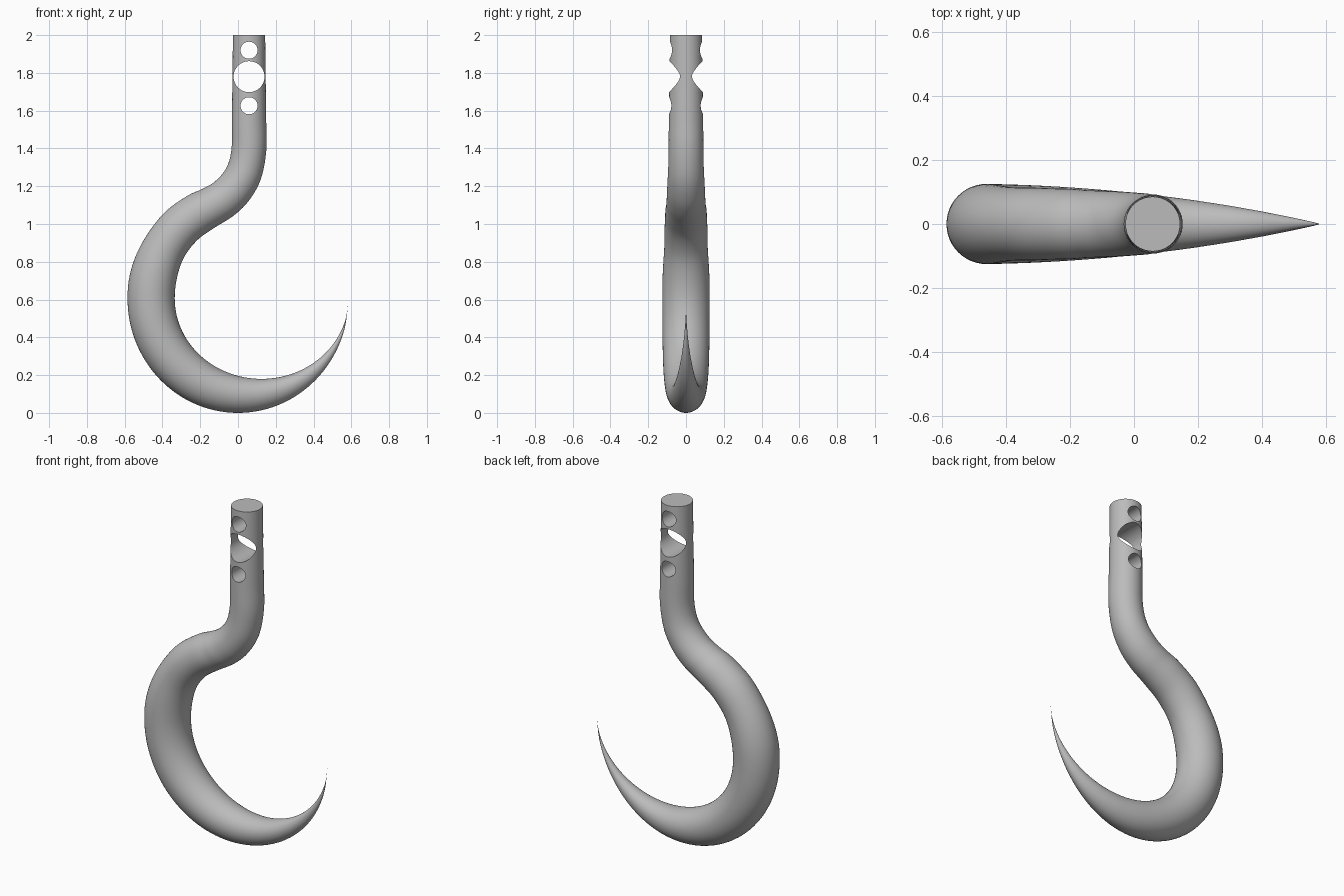
import bpy, bmesh
from math import sin, cos, pi, radians
from mathutils import Vector

cube = bpy.data.objects.get("Cube")
if cube:
    bpy.data.objects.remove(cube, do_unlink=True)

SIDES = 48   # points round each ring
STEPS = 5    # rings between stations

steel = bpy.data.materials.new("grey_steel")
steel.use_nodes = True
colour = (0.5, 0.5, 0.5, 1)
steel.diffuse_color = colour
steel.node_tree.nodes["Principled BSDF"].inputs["Base Color"].default_value = colour


def catmull(p0, p1, p2, p3, t):
    return 0.5 * (2 * p1 + (p2 - p0) * t + (2 * p0 - 5 * p1 + 4 * p2 - p3) * t * t
                  + (3 * p1 - p0 - 3 * p2 + p3) * t ** 3)


# Stations hold outer x, z and inner x, z; first the crescent from tip to back
stations = []
for deg in range(0, 181, 15):
    c, s = cos(radians(deg)), -sin(radians(deg))
    stations.append(Vector((0.585 * c, 0.605 + 0.605 * s,
                            0.125 + 0.46 * c, 0.605 + 0.425 * s)))

# Shoulder and neck
stations += [Vector(p) for p in (
    (-0.567, 0.755, -0.322, 0.72),
    (-0.505, 0.905, -0.285, 0.825),
    (-0.395, 1.055, -0.215, 0.915),
    (-0.27, 1.148, -0.125, 0.98),
    (-0.19, 1.185, -0.025, 1.043),
    (-0.12, 1.227, 0.055, 1.12),
    (-0.06, 1.30, 0.12, 1.235),
    (-0.034, 1.40, 0.15, 1.39))]

# Straight shaft, slightly tapered
for i in range(1, 5):
    z = 1.4 + 0.15 * i
    stations.append(Vector((-0.034 + 0.0018 * i, z, 0.151 - 0.0018 * i, z)))

# Smooth the stations into closely spaced rings
path = []
last = len(stations) - 1
for i in range(last):
    pts = [stations[min(max(i + k, 0), last)] for k in (-1, 0, 1, 2)]
    path += [catmull(*pts, k / STEPS) for k in range(STEPS)]
path.append(stations[last])

# Skin the rings; depth is the width measured square to the path
bm = bmesh.new()
rings = []
mids = [Vector((p[0] + p[2], p[1] + p[3])) / 2 for p in path]
for i, p in enumerate(path):
    half = Vector((p[0] - p[2], p[1] - p[3])) / 2
    along = (mids[min(i + 1, len(mids) - 1)] - mids[max(i - 1, 0)]).normalized()
    depth = abs(half.x * along.y - half.y * along.x)
    ring = []
    for k in range(SIDES):
        a = 2 * pi * k / SIDES
        xz = mids[i] + half * cos(a)
        ring.append(bm.verts.new((xz.x, depth * sin(a), xz.y)))
    rings.append(ring)
for a, b in zip(rings, rings[1:]):
    for k in range(SIDES):
        n = (k + 1) % SIDES
        bm.faces.new((a[k], a[n], b[n], b[k]))
bm.faces.new(rings[-1])
bmesh.ops.remove_doubles(bm, verts=bm.verts, dist=0.00005)
bmesh.ops.recalc_face_normals(bm, faces=bm.faces)
mesh = bpy.data.meshes.new("hook")
bm.to_mesh(mesh)
bm.free()
mesh.materials.append(steel)
hook = bpy.data.objects.new("hook", mesh)
bpy.context.collection.objects.link(hook)

# Three cross holes through the shaft
cutters = []
for z, radius in ((1.92, 0.045), (1.78, 0.082), (1.626, 0.045)):
    bpy.ops.mesh.primitive_cylinder_add(vertices=48, radius=radius, depth=0.5,
                                        location=(0.0585, 0, z),
                                        rotation=(pi / 2, 0, 0))
    cutter = bpy.context.object
    cutter.name = "hole_cutter"
    cutter.hide_render = True
    cutter.data.materials.append(steel)
    cutters.append(cutter)

bpy.ops.object.select_all(action='DESELECT')
hook.select_set(True)
bpy.context.view_layer.objects.active = hook
for cutter in cutters:
    mod = hook.modifiers.new("cross_hole", 'BOOLEAN')
    mod.operation = 'DIFFERENCE'
    mod.solver = 'EXACT'
    mod.object = cutter
    bpy.ops.object.modifier_apply(modifier=mod.name)
    bpy.data.objects.remove(cutter, do_unlink=True)

bpy.ops.object.shade_smooth_by_angle(angle=radians(35))
